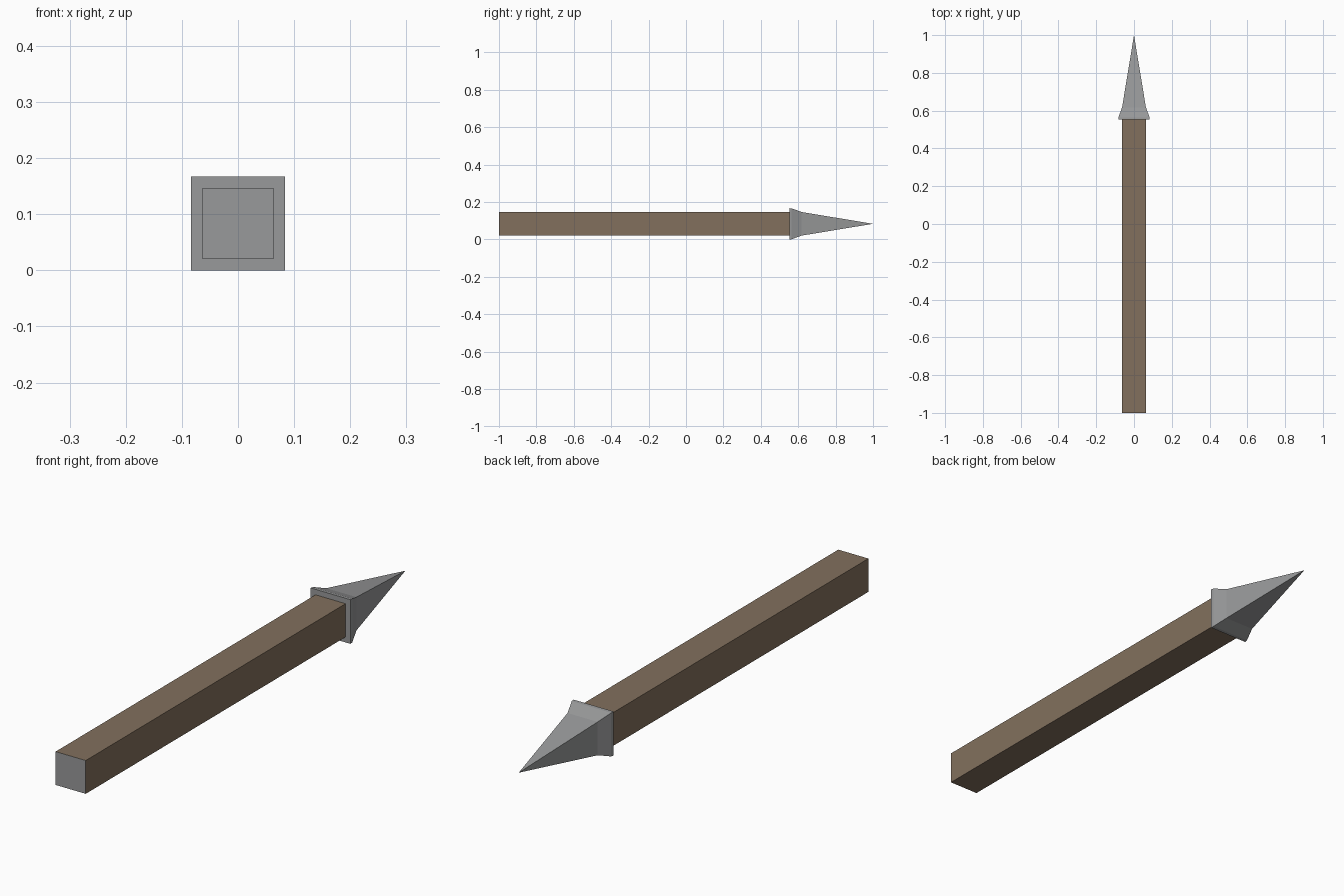
import bpy, bmesh

cube = bpy.data.objects.get("Cube")
if cube:
    bpy.data.objects.remove(cube, do_unlink=True)


def make_material(name, rgb):
    mat = bpy.data.materials.new(name)
    mat.use_nodes = True
    mat.diffuse_color = (*rgb, 1)
    mat.node_tree.nodes["Principled BSDF"].inputs["Base Color"].default_value = (*rgb, 1)
    return mat


wood = make_material("brown wood", (0.225, 0.163, 0.110))
metal = make_material("grey metal", (0.315, 0.32, 0.325))

CENTRE_Z = 0.0835


def square_loft(name, profile, materials, tip=None):
    """Loft square rings given as (y, half width), ending in a cap or a point."""
    bm = bmesh.new()
    rings = [[bm.verts.new((sx * h, y, CENTRE_Z + sz * h))
              for sx, sz in ((-1, -1), (1, -1), (1, 1), (-1, 1))]
             for y, h in profile]
    bm.faces.new(rings[0])
    for a, b in zip(rings, rings[1:]):
        for i in range(4):
            j = (i + 1) % 4
            bm.faces.new((a[i], a[j], b[j], b[i]))
    if tip is None:
        bm.faces.new(rings[-1])
    else:
        point = bm.verts.new((0, tip, CENTRE_Z))
        for i in range(4):
            bm.faces.new((rings[-1][i], rings[-1][(i + 1) % 4], point))
    bmesh.ops.recalc_face_normals(bm, faces=bm.faces)
    # Faces square to the shaft take the last material
    for f in bm.faces:
        f.material_index = len(materials) - 1 if abs(f.normal.y) > 0.9 else 0
    mesh = bpy.data.meshes.new(name)
    bm.to_mesh(mesh)
    bm.free()
    for mat in materials:
        mesh.materials.append(mat)
    obj = bpy.data.objects.new(name, mesh)
    bpy.context.collection.objects.link(obj)
    return obj


# Square wooden shaft with grey end caps
square_loft("shaft", [(-1, 0.063), (0.56, 0.063)], [wood, metal])

# Pointed head: straight rim, flared collar, long pyramid
square_loft("spear_head", [(0.553, 0.0835), (0.565, 0.0825), (0.618, 0.063)],
            [metal], tip=1)
